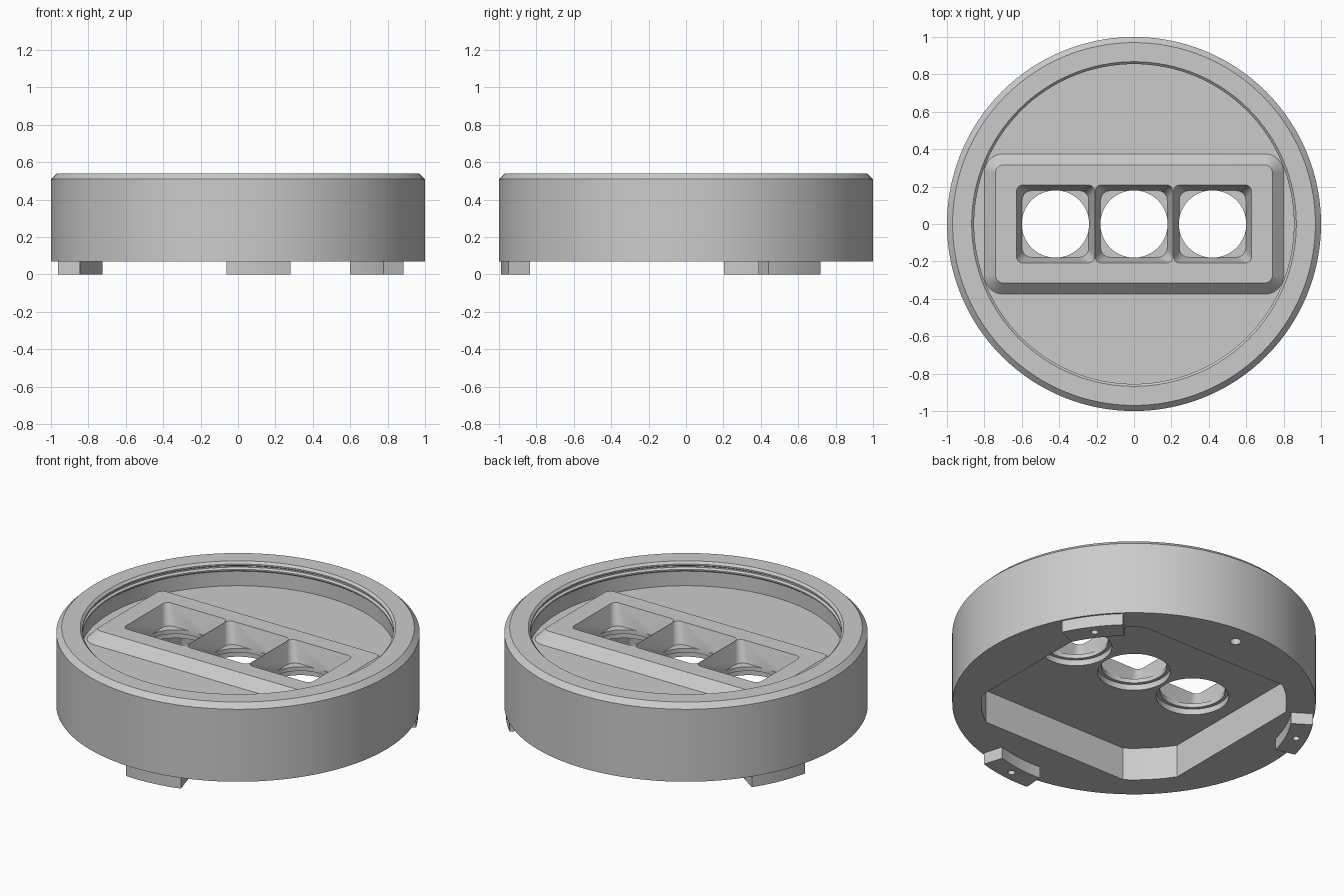
import bpy, bmesh, math
from math import sin, cos, pi, radians

if "Cube" in bpy.data.objects:
    bpy.data.objects.remove(bpy.data.objects["Cube"], do_unlink=True)

grey = bpy.data.materials.new("plain grey")
grey.use_nodes = True
colour = (0.6, 0.6, 0.6, 1)
grey.diffuse_color = colour
grey.node_tree.nodes["Principled BSDF"].inputs["Base Color"].default_value = colour


# ---- outline helpers, each returning a closed ring of points ----
def circle(r, z, n=128, cx=0, cy=0):
    return [(cx + r * cos(2 * pi * i / n), cy + r * sin(2 * pi * i / n), z) for i in range(n)]


def rounded_rect(hx, hy, r, z, cx=0, steps=8):
    ring = []
    for q, (sx, sy) in enumerate([(1, 1), (-1, 1), (-1, -1), (1, -1)]):
        for i in range(steps + 1):
            a = (q + i / steps) * pi / 2
            ring.append((cx + sx * (hx - r) + r * cos(a), sy * (hy - r) + r * sin(a), z))
    return ring


def clipped_disc(r, hx, hy, z, steps=8):
    a0, a1 = math.acos(hx / r), math.asin(hy / r)
    spans = [(a0, a1), (pi - a1, pi - a0), (pi + a0, pi + a1), (-a1, -a0)]
    return [(r * cos(s + (e - s) * i / steps), r * sin(s + (e - s) * i / steps), z)
            for s, e in spans for i in range(steps + 1)]


def sector(r0, r1, mid, half, z, steps=10):
    angles = [radians(mid - half + 2 * half * i / steps) for i in range(steps + 1)]
    return ([(r1 * cos(a), r1 * sin(a), z) for a in angles] +
            [(r0 * cos(a), r0 * sin(a), z) for a in reversed(angles)])


# ---- solid through a stack of rings, capped at both ends ----
def loft(name, rings):
    bm = bmesh.new()
    rows = [[bm.verts.new(p) for p in ring] for ring in rings]
    n = len(rows[0])
    for low, high in zip(rows, rows[1:]):
        for i in range(n):
            j = (i + 1) % n
            bm.faces.new((low[i], low[j], high[j], high[i]))
    bm.faces.new(rows[0][::-1])
    bm.faces.new(rows[-1])
    bmesh.ops.recalc_face_normals(bm, faces=bm.faces)
    mesh = bpy.data.meshes.new(name)
    bm.to_mesh(mesh)
    bm.free()
    mesh.materials.append(grey)
    obj = bpy.data.objects.new(name, mesh)
    bpy.context.collection.objects.link(obj)
    return obj


def activate(obj):
    bpy.ops.object.select_all(action='DESELECT')
    obj.select_set(True)
    bpy.context.view_layer.objects.active = obj


def combine(target, tool, operation='DIFFERENCE'):
    tool.hide_render = True
    mod = target.modifiers.new("combine", 'BOOLEAN')
    mod.operation, mod.solver, mod.object = operation, 'EXACT', tool
    activate(target)
    bpy.ops.object.modifier_apply(modifier=mod.name)
    bpy.data.objects.remove(tool, do_unlink=True)


def finish(obj):
    activate(obj)
    bpy.ops.object.shade_smooth_by_angle(angle=radians(25))


BASE, TOP, FLOOR, CEILING = 0.07, 0.54, 0.39, 0.27

# Round housing: chamfered rim, grooved inner wall and dished floor
profile = [(1, BASE), (1, TOP - 0.03), (0.97, TOP), (0.868, TOP), (0.855, 0.527),
           (0.855, 0.518), (0.868, 0.51), (0.868, 0.502), (0.856, 0.494),
           (0.856, 0.486), (0.866, 0.478), (0.866, FLOOR)]
housing = loft("housing", [circle(r, z) for r, z in profile])

# Raised rectangular pod with sloping sides
pod = loft("pod", [rounded_rect(0.8, 0.375, 0.1, 0.34),
                   rounded_rect(0.8, 0.375, 0.1, FLOOR),
                   rounded_rect(0.74, 0.315, 0.04, 0.45)])
combine(housing, pod, 'UNION')

# Underside recess: a disc with four flattened sides
combine(housing, loft("recess", [clipped_disc(0.84, 0.70, 0.68, 0),
                                 clipped_disc(0.84, 0.70, 0.68, CEILING)]))

# Three tapered pockets, each with a stepped bore through the floor
for x in (-0.42, 0, 0.42):
    combine(housing, loft("pocket", [rounded_rect(0.178, 0.178, 0.05, 0.33, x),
                                     rounded_rect(0.209, 0.209, 0.035, 0.451, x)]))
    combine(housing, loft("bore", [circle(r, z, 64, x) for r, z in
                                   [(0.2, 0.2), (0.2, 0.305), (0.18, 0.305), (0.18, 0.4)]]))

# Small blind hole in the underside near the back
combine(housing, loft("pin_hole", [circle(0.03, z, 24, 0.01, 0.88) for z in (0, 0.17)]))
finish(housing)

# Three curved feet, each with a small screw hole
for name, angle in (("front_foot", -83.5), ("left_foot", 36.5), ("right_foot", 156.5)):
    foot = loft(name, [sector(0.87, 0.99, angle, 10, z) for z in (0, BASE)])
    cx, cy = 0.93 * cos(radians(angle)), 0.93 * sin(radians(angle))
    combine(foot, loft("screw_hole", [circle(0.02, z, 20, cx, cy) for z in (-0.02, 0.05)]))
    finish(foot)
